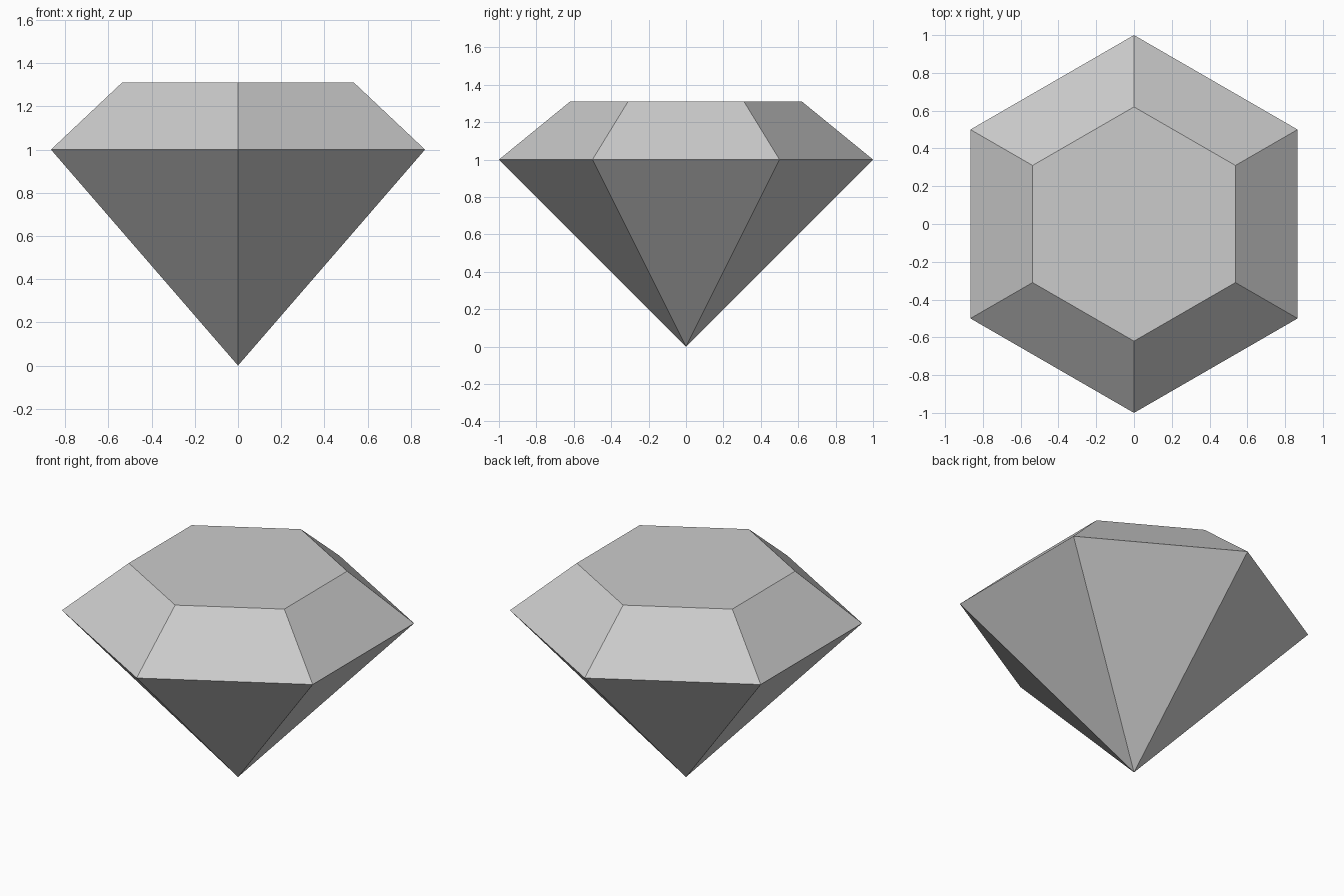
import bpy
import bmesh
from math import sin, cos, tau

cube = bpy.data.objects.get("Cube")
if cube:
    bpy.data.objects.remove(cube, do_unlink=True)

SIDES = 6
GIRDLE_RADIUS, GIRDLE_Z = 1.0, 1.0
TABLE_RADIUS, TABLE_Z = 0.62, 1.31

grey = bpy.data.materials.new("gem_grey")
grey.use_nodes = True
colour = (0.6, 0.6, 0.6, 1)
grey.diffuse_color = colour
grey.node_tree.nodes["Principled BSDF"].inputs["Base Color"].default_value = colour

bm = bmesh.new()


def ring(radius, z):
    """Hexagon of vertices with a corner pointing along y."""
    angles = [tau * (i / SIDES + 0.25) for i in range(SIDES)]
    return [bm.verts.new((radius * cos(a), radius * sin(a), z)) for a in angles]


# Pointed base, widest edge and flat table
tip = bm.verts.new((0, 0, 0))
girdle = ring(GIRDLE_RADIUS, GIRDLE_Z)
table = ring(TABLE_RADIUS, TABLE_Z)
for i in range(SIDES):
    j = (i + 1) % SIDES
    bm.faces.new((tip, girdle[j], girdle[i]))
    bm.faces.new((girdle[i], girdle[j], table[j], table[i]))
bm.faces.new(table)
bmesh.ops.recalc_face_normals(bm, faces=bm.faces)

mesh = bpy.data.meshes.new("cut_gem")
bm.to_mesh(mesh)
bm.free()
mesh.materials.append(grey)
gem = bpy.data.objects.new("cut_gem", mesh)
bpy.context.collection.objects.link(gem)
